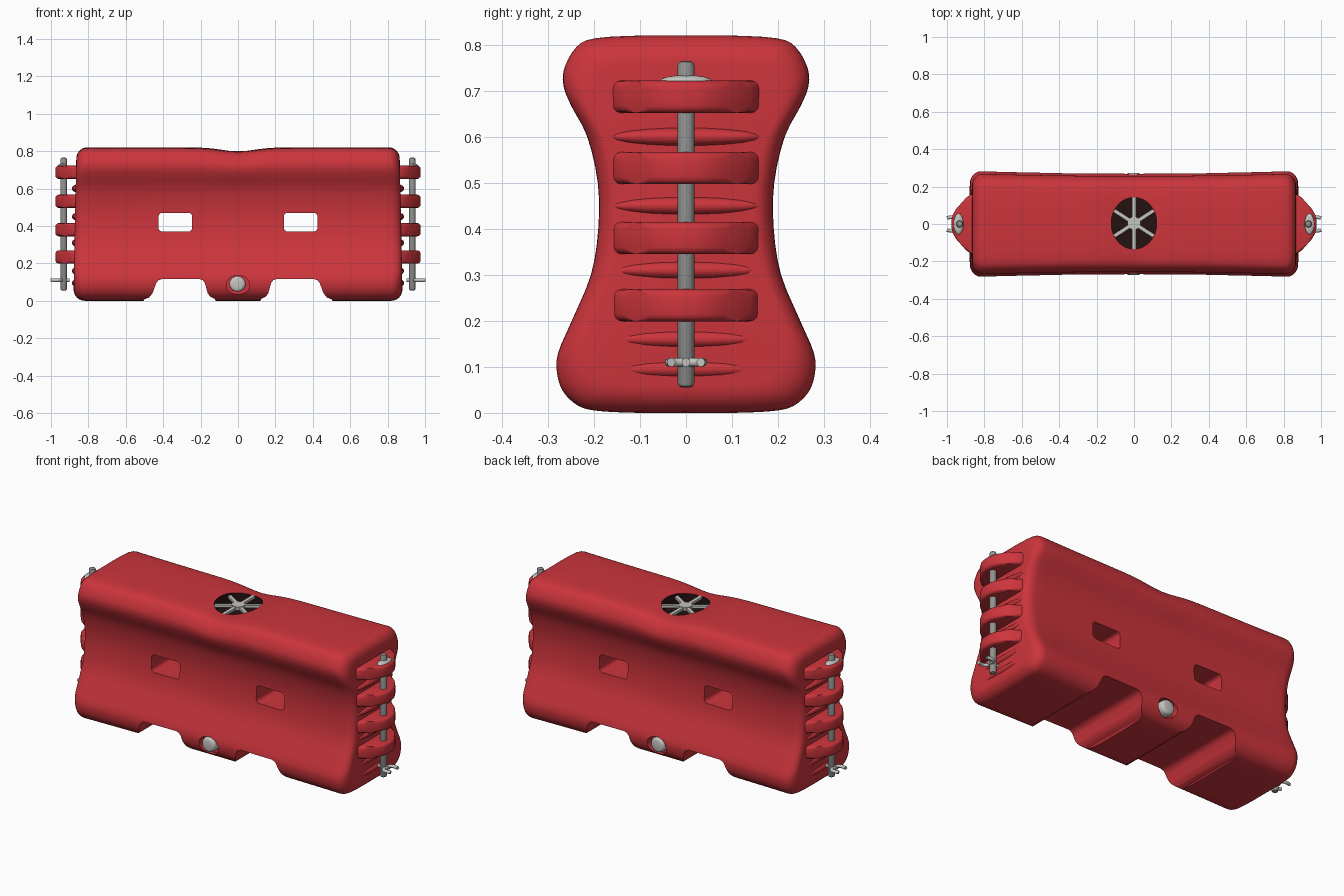
import bpy, bmesh, math
from mathutils import Vector, Matrix

if "Cube" in bpy.data.objects:
    bpy.data.objects.remove(bpy.data.objects["Cube"])


def material(name, rgb, rough=0.6):
    m = bpy.data.materials.new(name)
    m.use_nodes = True
    m.diffuse_color = (*rgb, 1)
    bsdf = next(n for n in m.node_tree.nodes if n.type == 'BSDF_PRINCIPLED')
    bsdf.inputs["Base Color"].default_value = (*rgb, 1)
    bsdf.inputs["Roughness"].default_value = rough
    return m


RED = material("red plastic", (0.6, 0.035, 0.045))
STEEL = material("steel grey", (0.28, 0.28, 0.27))
LIGHT = material("light grey", (0.55, 0.55, 0.53))
DARK = material("dark opening", (0.018, 0.006, 0.006))


def finish(name, bm, mat, angle=40):
    bmesh.ops.recalc_face_normals(bm, faces=bm.faces)
    mesh = bpy.data.meshes.new(name)
    bm.to_mesh(mesh)
    bm.free()
    ob = bpy.data.objects.new(name, mesh)
    bpy.context.collection.objects.link(ob)
    mesh.materials.append(mat)
    smooth(ob, angle)
    return ob


def smooth(ob, angle):
    bpy.ops.object.select_all(action='DESELECT')
    ob.select_set(True)
    bpy.context.view_layer.objects.active = ob
    bpy.ops.object.shade_smooth_by_angle(angle=math.radians(angle))


def spline(points, steps):
    """Closed smooth curve through 2D points."""
    pts, out = [Vector(p) for p in points], []
    n = len(pts)
    for i in range(n):
        a, b, c, d = (pts[(i + k) % n] for k in (-1, 0, 1, 2))
        for s in range(steps):
            t = s / steps
            out.append(b + (c - a) * t / 2 + (a * 2 - b * 5 + c * 4 - d) * t * t / 2
                       + (b * 3 - a - c * 3 + d) * t ** 3 / 2)
    return out


def prism(outline, to3d, lo, hi):
    """Extrude a 2D outline between two levels."""
    bm = bmesh.new()
    rings = [[bm.verts.new(to3d(u, v, w)) for u, v in outline] for w in (lo, hi)]
    n = len(outline)
    for i in range(n):
        j = (i + 1) % n
        bm.faces.new((rings[0][i], rings[0][j], rings[1][j], rings[1][i]))
    for r in rings:
        bm.faces.new(r)
    return bm


def along_y(u, v, w):
    return (u, w, v)


def along_z(u, v, w):
    return (u, v, w)


def circle(cx, cy, rx, ry, n):
    return [(cx + rx * math.cos(math.tau * (i + .5) / n),
             cy + ry * math.sin(math.tau * (i + .5) / n)) for i in range(n)]


def bevel(bm, width, segments, test):
    edges = [e for e in bm.edges if test(e)]
    bmesh.ops.bevel(bm, geom=edges, offset=width, segments=segments, profile=0.5, affect='EDGES')
    return bm


def tube(name, points, radius, mat):
    cu = bpy.data.curves.new(name, 'CURVE')
    cu.dimensions = '3D'
    cu.bevel_depth, cu.bevel_resolution, cu.use_fill_caps = radius, 3, True
    sp = cu.splines.new('NURBS')
    sp.points.add(len(points) - 1)
    for p, co in zip(sp.points, points):
        p.co = (*co, 1)
    sp.use_endpoint_u, sp.order_u = True, 3
    ob = bpy.data.objects.new(name, cu)
    cu.materials.append(mat)
    bpy.context.collection.objects.link(ob)


# Barrier body: waisted section lofted along x, rounded at both ends
half = [(.1, 0), (.19, .004), (.235, .015), (.268, .045), (.282, .085), (.28, .13), (.25, .2),
        (.208, .3), (.192, .4), (.193, .5), (.216, .6), (.25, .665), (.268, .71),
        (.266, .75), (.24, .795), (.2, .814), (.1, .82)]
section = spline([(0, 0)] + half + [(0, .82)] + [(-y, z) for y, z in reversed(half)], 3)
R, END = 0.06, 0.872
right_end = [(END - R + R * math.sin(a), R - R * math.cos(a))
             for a in (math.radians(15 * k) for k in range(7))]
middle = [(x / 20, 0) for x in range(-15, 16)]
stations = [(-x, d) for x, d in reversed(right_end)] + middle + right_end

bm = bmesh.new()
rings = []
for x, d in stations:
    ring = []
    for y, z in section:
        top = min(1, max(0, (z - .6) / .2))
        waist = 1 - .05 * (1 - (x / END) ** 2)
        sag = .02 * top * math.exp(-(x / .13) ** 2)
        ring.append(bm.verts.new((x * (1.008 - .02 * z), y * waist * (1 - d / .25),
                                  .41 + (z - .41) * (1 - d / .41) - sag)))
    rings.append(ring)
n = len(section)
for a, b in zip(rings, rings[1:]):
    for i in range(n):
        bm.faces.new((a[i], a[(i + 1) % n], b[(i + 1) % n], b[i]))
bm.faces.new(rings[0])
bm.faces.new(rings[-1])
body = finish("barrier_body", bm, RED)

# Cutters: forklift notches, through windows, plug pockets, vent well
notch = [(.53, -.05), (.5, .008), (.475, .018), (.457, .04), (.437, .095), (.425, .11), (.405, .116),
         (.205, .116), (.188, .11), (.177, .095), (.162, .04), (.148, .022), (.125, .01), (.09, -.05)]
cutters = []
for s in (-1, 1):
    cutters.append(prism([(s * u, v) for u, v in notch], along_y, -.5, .5))
    window = prism([(s * .335 + a * .09, .42 + b * .05)
                    for a, b in ((-1, -1), (1, -1), (1, 1), (-1, 1))], along_y, -.5, .5)
    cutters.append(bevel(window, .02, 4, lambda e: abs(e.verts[0].co.y - e.verts[1].co.y) > .5))
    cutters.append(prism(circle(0, .085, .064, .052, 16), along_y, s * .225, s * .4))
cutters.append(prism(circle(0, .004, .122, .138, 40), along_z, .75, 1))
for bm in cutters:
    tool = finish("cutter", bm, RED)
    tool.hide_render = True
    mod = body.modifiers.new("cut", 'BOOLEAN')
    mod.object, mod.operation, mod.solver = tool, 'DIFFERENCE', 'EXACT'
    bpy.context.view_layer.objects.active = body
    bpy.ops.object.modifier_apply(modifier=mod.name)
    bpy.data.objects.remove(tool)
body.data.materials.clear()
body.data.materials.append(RED)
body.data.materials.append(DARK)
for f in body.data.polygons:
    c = f.center
    f.material_index = int(math.hypot(c.x, c.y) < .145 and .7 < c.z < .789)
smooth(body, 35)

# Spoked vent in the top
for k in range(3):
    a = math.radians((90, 33, -33)[k])
    bm = bmesh.new()
    length = .275 if k == 0 else .25
    bmesh.ops.create_cube(bm, size=1, matrix=Matrix.Translation((0, .004, .792))
                          @ Matrix.Rotation(a, 4, 'Z') @ Matrix.Diagonal((length, .02, .014, 1)))
    finish("vent_spoke", bm, LIGHT)
finish("vent_hub", prism(circle(0, .004, .036, .036, 12), along_z, .78, .802), LIGHT)

# Drain plugs front and back
for s in (-1, 1):
    bm = prism(circle(-.003, .09, .044, .043, 12), along_y, s * .2, s * .272)
    finish("drain_plug", bevel(bm, .016, 3, lambda e: all(abs(v.co.y) > .25 for v in e.verts)), LIGHT)

# Hinge lugs, end ribs and locking pins, mirrored to both ends
lug_half = [(.84, .165), (.878, .155), (.9, .138), (.925, .11), (.95, .082), (.968, .052), (.976, .02)]
lug = lug_half + [(x, -y) for x, y in reversed(lug_half)]
for s in (-1, 1):
    for z in (.687, .532, .38, .234):
        bm = prism([(s * x, y) for x, y in lug], along_z, z - .035, z + .035)
        bevel(bm, .016, 3, lambda e: abs(e.verts[0].co.z - e.verts[1].co.z) < .01)
        finish("hinge_lug", bm, RED, 50)
    for z in (.6, .45, .31, .16, .095):
        bm = bmesh.new()
        bmesh.ops.create_uvsphere(bm, u_segments=20, v_segments=10, radius=1,
                                  matrix=Matrix.Translation((s * .862, 0, z))
                                  @ Matrix.Diagonal((.026, .165, .02, 1)))
        finish("end_rib", bm, RED, 60)
    bm = prism(circle(s * .932, 0, .0185, .0185, 16), along_z, .055, .765)
    bevel(bm, .01, 2, lambda e: abs(e.verts[0].co.z - e.verts[1].co.z) < .01)
    finish("locking_pin", bm, STEEL)
    bm = bmesh.new()
    bmesh.ops.create_uvsphere(bm, u_segments=20, v_segments=8, radius=1,
                              matrix=Matrix.Translation((s * .938, 0, .722))
                              @ Matrix.Diagonal((.026, .056, .012, 1)))
    finish("pin_collar", bm, LIGHT, 60)
    tube("pin_clip", [(s * x, y, .11) for x, y in
                      ((1, -.032), (.965, -.042), (.945, -.02), (.945, .02), (.965, .042), (1, .032))],
         .0095, LIGHT)
    tube("pin_clip_shank", [(s * .9, 0, .11), (s * .93, 0, .11), (s * .962, 0, .11)], .0095, LIGHT)
